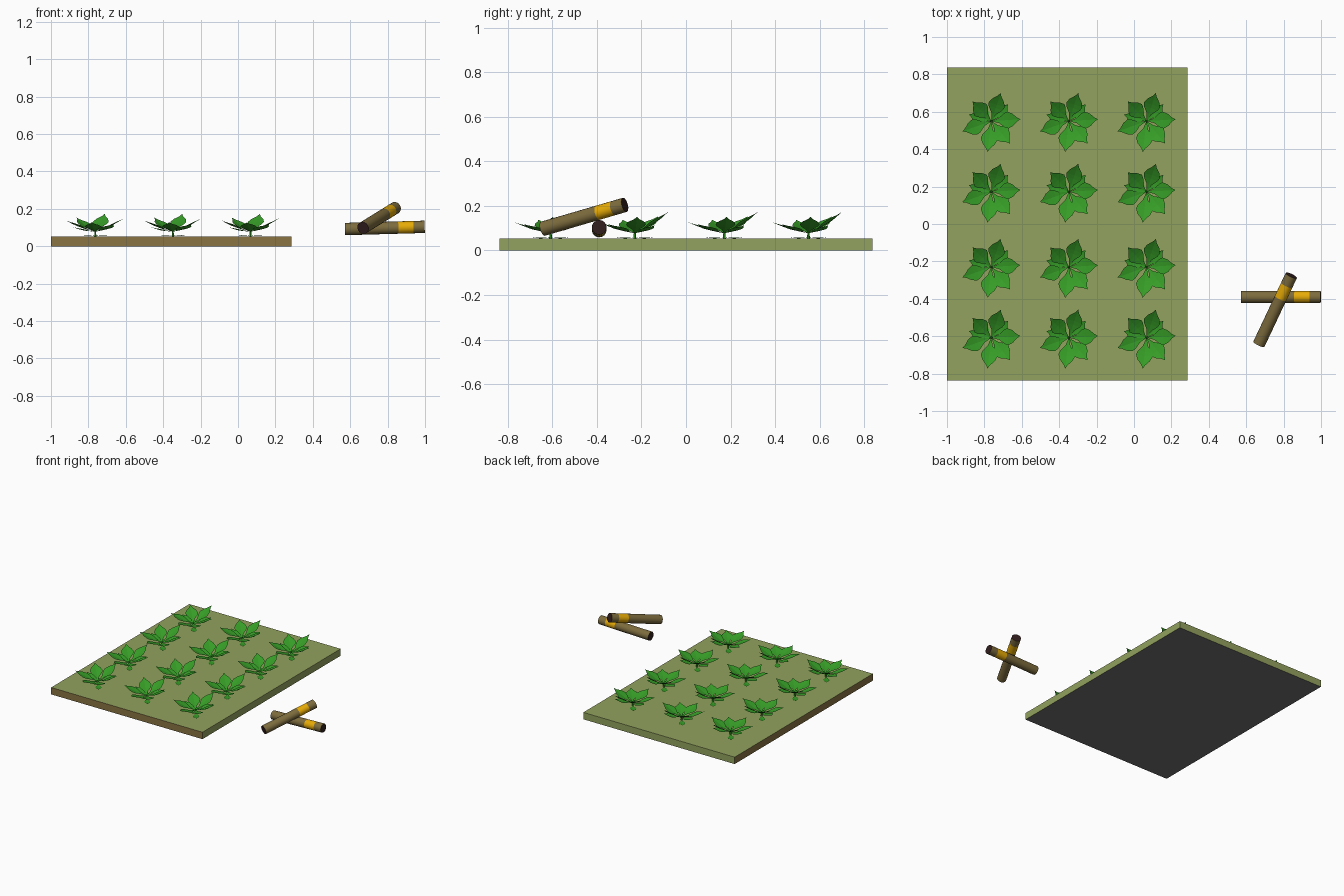
import bpy, bmesh, math
from mathutils import Vector

if "Cube" in bpy.data.objects:
    bpy.data.objects.remove(bpy.data.objects["Cube"])


def mat(name, r, g, b):
    m = bpy.data.materials.new(name)
    m.diffuse_color = (r, g, b, 1)
    m.use_nodes = True
    m.node_tree.nodes["Principled BSDF"].inputs["Base Color"].default_value = m.diffuse_color
    return m


GRASS = mat("olive grass", 0.29, 0.36, 0.112)
SOIL = mat("brown soil", 0.25, 0.175, 0.055)
UNDER = mat("grey underside", 0.16, 0.16, 0.16)
LEAF = mat("leaf green", 0.037, 0.34, 0.02)
BARK = mat("stick brown", 0.205, 0.15, 0.047)
BAND = mat("yellow band", 0.82, 0.42, 0.002)
CAP = mat("dark stick end", 0.032, 0.013, 0.013)


def finish(bm, name, mats):
    me = bpy.data.meshes.new(name)
    bm.to_mesh(me)
    bm.free()
    for m in mats:
        me.materials.append(m)
    ob = bpy.data.objects.new(name, me)
    bpy.context.collection.objects.link(ob)
    return ob


# Field slab: grass on top, back and right; soil on front and left
TOP = 0.053
bm = bmesh.new()
bmesh.ops.create_cube(bm, size=1)
for v in bm.verts:
    v.co = Vector((v.co.x * 1.285 - 0.3575, v.co.y * 1.676, (v.co.z + 0.5) * TOP))
bm.normal_update()
for f in bm.faces:
    n = f.normal
    f.material_index = 2 if n.z < -0.5 else 1 if min(n.x, n.y) < -0.5 else 0
finish(bm, "field_slab", [GRASS, SOIL, UNDER])


# Leaf: folded blade along a gently curved midrib from base to tip
def add_leaf(bm, base, tip, width):
    base, tip = Vector(base), Vector(tip)
    axis = tip - base
    side = Vector((-axis.y, axis.x, 0)).normalized()
    up = axis.cross(side).normalized()
    rows = []
    for t, w in ((0, 0.06), (0.22, 0.3), (0.42, 0.85), (0.55, 1), (0.72, 0.74), (0.87, 0.25), (1, 0)):
        mid = base + axis * t - up * 0.006 * math.sin(math.pi * t)
        edge = up * 0.06 * width * w
        half = side * width * w / 2
        if w:
            rows.append([bm.verts.new(mid + half + edge), bm.verts.new(mid),
                         bm.verts.new(mid - half + edge)])
        else:
            rows.append([bm.verts.new(mid)])
    for a, b in zip(rows, rows[1:]):
        for i in (0, 1):
            if len(b) == 3:
                bm.faces.new((a[i], a[i + 1], b[i + 1], b[i]))
            else:
                bm.faces.new((a[i], a[i + 1], b[0]))


# Leaf tips relative to the plant base (x, y, z) and width
LEAVES = [
    (0.155, 0.01, 0.098, 0.09), (0.05, 0.15, 0.12, 0.09),
    (-0.10, 0.105, 0.10, 0.09), (-0.155, -0.055, 0.085, 0.085),
    (-0.02, -0.165, 0.075, 0.09), (0.10, -0.12, 0.065, 0.09),
    (0.09, 0.09, 0.06, 0.075), (-0.12, 0.035, 0.05, 0.07),
    (-0.065, 0.085, 0.008, 0.045), (0.065, -0.085, 0.008, 0.045),
]
bm = bmesh.new()
for x, y, z, w in LEAVES:
    add_leaf(bm, (x * 0.05, y * 0.05, min(0.026, z * 0.9)), (x, y, z), w)
# short stem
r = bmesh.ops.create_cone(bm, segments=6, radius1=0.007, radius2=0.004, depth=0.032, cap_ends=True)
bmesh.ops.translate(bm, verts=r["verts"], vec=(0, 0, 0.015))
plant = finish(bm, "plant", [LEAF])
first = True
for x in (-0.763, -0.348, 0.067):
    for y in (0.55, 0.172, -0.23, -0.608):
        ob = plant if first else plant.copy()
        if not first:
            bpy.context.collection.objects.link(ob)
        first = False
        ob.location = (x, y, TOP)


# Stick: round rod with a yellow band and dark ends
def stick(name, a, b, radius=0.033, sides=16):
    a, b = Vector(a), Vector(b)
    rot = (b - a).to_track_quat("Z", "Y")
    stops = (0, 0.67, 0.86, 1)
    bm = bmesh.new()
    rings = []
    for t in stops:
        ring = []
        for i in range(sides):
            ang = 2 * math.pi * i / sides
            p = Vector((math.cos(ang) * radius, math.sin(ang) * radius, 0))
            ring.append(bm.verts.new(a.lerp(b, t) + rot @ p))
        rings.append(ring)
    for k in range(3):
        for i in range(sides):
            j = (i + 1) % sides
            f = bm.faces.new((rings[k][i], rings[k][j], rings[k + 1][j], rings[k + 1][i]))
            f.material_index = 1 if k == 1 else 0
            f.smooth = True
    for ring in (rings[0][::-1], rings[-1]):
        bm.faces.new(ring).material_index = 2
    for e in bm.edges:
        if any(f.material_index == 2 for f in e.link_faces):
            e.smooth = False
    finish(bm, name, [BARK, BAND, CAP])


stick("lower_stick", (0.572, -0.39, 0.092), (0.998, -0.39, 0.104))
stick("upper_stick", (0.668, -0.642, 0.098), (0.841, -0.275, 0.205))
